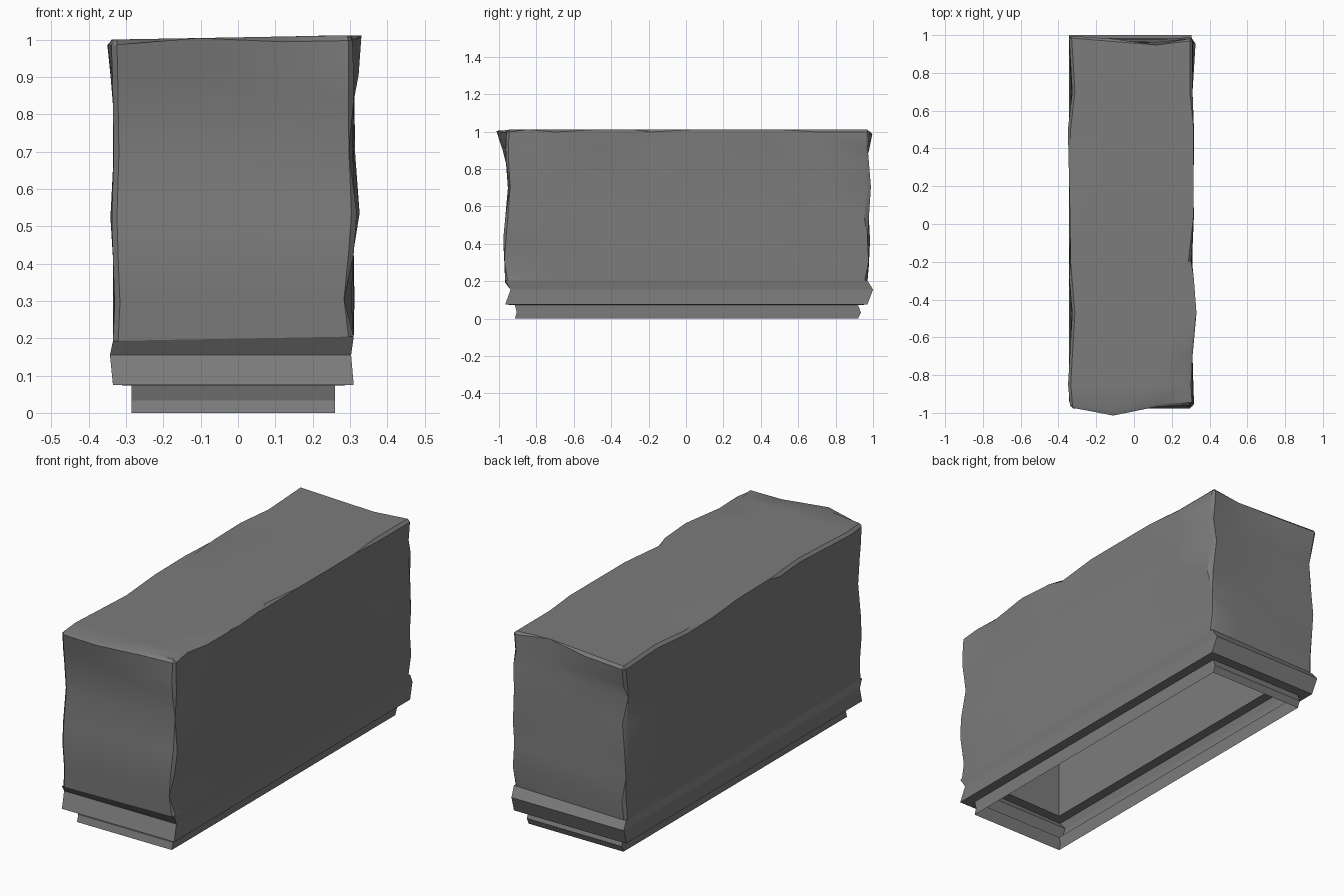
import bpy
import bmesh

cube = bpy.data.objects.get("Cube")
if cube:
    bpy.data.objects.remove(cube, do_unlink=True)

stone = bpy.data.materials.new("grey_stone")
stone.use_nodes = True
GREY = (0.2, 0.2, 0.2, 1)
stone.diffuse_color = GREY
stone.node_tree.nodes["Principled BSDF"].inputs["Base Color"].default_value = GREY

X0, X1, Y0, Y1, Z0, Z1 = -0.335, 0.31, -0.967, 0.97, 0.199, 1.006
TILT = 0.018


def finish(bm, name, smooth=False):
    mesh = bpy.data.meshes.new(name)
    bm.to_mesh(mesh)
    bm.free()
    mesh.materials.append(stone)
    obj = bpy.data.objects.new(name, mesh)
    bpy.context.collection.objects.link(obj)
    if smooth:
        bpy.ops.object.select_all(action='DESELECT')
        obj.select_set(True)
        bpy.context.view_layer.objects.active = obj
        bpy.ops.object.shade_smooth_by_angle(angle=0.5)
    return obj


def loft(name, rings, cap=False, flip=False):
    """Join rectangular rings (z, x0, x1, y0, y1, tilt) into a wall."""
    bm = bmesh.new()
    loops = [[bm.verts.new((x, y, z + tilt * x)) for x, y in
              ((x0, y0), (x1, y0), (x1, y1), (x0, y1))]
             for z, x0, x1, y0, y1, tilt in rings]
    for a, b in zip(loops, loops[1:]):
        for i in range(4):
            j = (i + 1) % 4
            bm.faces.new((a[i], a[j], b[j], b[i]))
    if cap:
        bm.faces.new(loops[-1])
    if flip:
        bmesh.ops.reverse_faces(bm, faces=bm.faces[:])
    return finish(bm, name)


def lerp(knots, t):
    for (a, u), (b, v) in zip(knots, knots[1:]):
        if a <= t <= b:
            return u + (v - u) * (t - a) / (b - a)
    return knots[0][1] if t < knots[0][0] else knots[-1][1]


# Stepped plinth: narrow foot and overhanging moulding
foot = (-0.285, 0.26, -0.915, 0.92)
loft("plinth", [
    (0, *foot, 0),
    (0.033, -0.285, 0.26, -0.905, 0.935, 0),
    (0.073, *foot, 0),
    (0.075, X0, X1, Y0, Y1, 0),
    (0.155, -0.343, 0.303, -0.938, 1.0, 0),
    (Z0, X0, X1, Y0, Y1, TILT)])

# Hollow inside of the block
loft("inner_cavity", [(Z0, X0, X1, Y0, Y1, TILT), (Z0, *foot, TILT),
                      (0.95, *foot, 0)], cap=True, flip=True)

# Worn outlines: (position along edge, outward shift)
right_top = [(-0.97, 0), (-0.85, -0.022), (-0.7, 0), (-0.47, 0.035), (-0.28, -0.008),
             (-0.2, -0.008), (0.05, 0.02), (0.28, -0.008), (0.5, 0.02), (0.7, 0), (0.97, 0)]
left_top = [(-0.97, 0.003), (-0.85, 0.014), (-0.47, -0.008), (-0.2, 0.015), (0.05, -0.01),
            (0.28, 0.01), (0.5, 0.015), (0.7, -0.008), (0.97, 0.01)]
front_top = [(-0.33, 0.005), (-0.11, 0.033), (0.12, 0), (0.31, -0.008)]
back_top = [(-0.33, 0.03), (-0.11, 0.01), (0.12, -0.008), (0.31, 0.015)]
front_up = [(0.2, 0), (0.3, 0.004), (0.42, 0.01), (0.53, 0), (0.7, -0.015), (0.9, 0), (1, 0)]
back_up = [(0.2, 0), (0.3, 0.008), (0.42, 0.014), (0.53, -0.004), (0.7, 0.007),
           (0.83, -0.006), (1, 0)]
side_up = [(0.2, 0), (0.3, -0.012), (0.42, 0), (0.53, 0.008), (0.7, -0.005), (0.83, 0), (1, 0)]

# Block: cut box whose top and corner edges are worn, then chamfered
bm = bmesh.new()
bmesh.ops.create_cube(bm, size=1)
for v in bm.verts:
    v.co = (X1 if v.co.x > 0 else X0, Y1 if v.co.y > 0 else Y0, Z1 if v.co.z > 0 else Z0)
cuts = [[k[0] for k in front_top[1:-1]], [k[0] for k in right_top[1:-1]],
        [0.3, 0.42, 0.53, 0.7, 0.83, 0.9]]
for axis, places in enumerate(cuts):
    normal = [0, 0, 0]
    normal[axis] = 1
    for p in places:
        bmesh.ops.bisect_plane(bm, geom=bm.verts[:] + bm.edges[:] + bm.faces[:],
                               plane_co=[p * n for n in normal], plane_no=normal)
bmesh.ops.delete(bm, geom=[f for f in bm.faces if f.calc_center_median().z < Z0 + 0.001],
                 context='FACES_ONLY')


def sides(v):
    limits = ((X0, X1), (Y0, Y1), (Z1, Z1))
    return {(a, v.co[a] > 0) for a in range(3) if min(abs(v.co[a] - l) for l in limits[a]) < 1e-4}


worn = [e for e in bm.edges if len(sides(e.verts[0]) & sides(e.verts[1])) == 2]
for v in bm.verts:
    on = sides(v)
    x, y, z = v.co
    near_top = max(0, 1 - (Z1 - z) / 0.17)
    near_end = max(0, 1 - min(y - Y0, Y1 - y) / 0.25)
    if (0, True) in on:
        v.co.x += lerp(right_top, y) * near_top + lerp(side_up, z) * near_end
    if (0, False) in on:
        v.co.x -= lerp(left_top, y) * near_top + 0.4 * lerp(side_up, z) * near_end
    if (1, False) in on:
        v.co.y -= lerp(front_top, x) * near_top + lerp(front_up, z)
    if (1, True) in on:
        v.co.y += lerp(back_top, x) * near_top + lerp(back_up, z)
    v.co.z += TILT * x
bmesh.ops.bevel(bm, geom=worn, offset=0.014, offset_type='OFFSET', segments=1,
                profile=0.5, affect='EDGES', clamp_overlap=True)
bmesh.ops.recalc_face_normals(bm, faces=bm.faces[:])
finish(bm, "stone_block", smooth=True)
